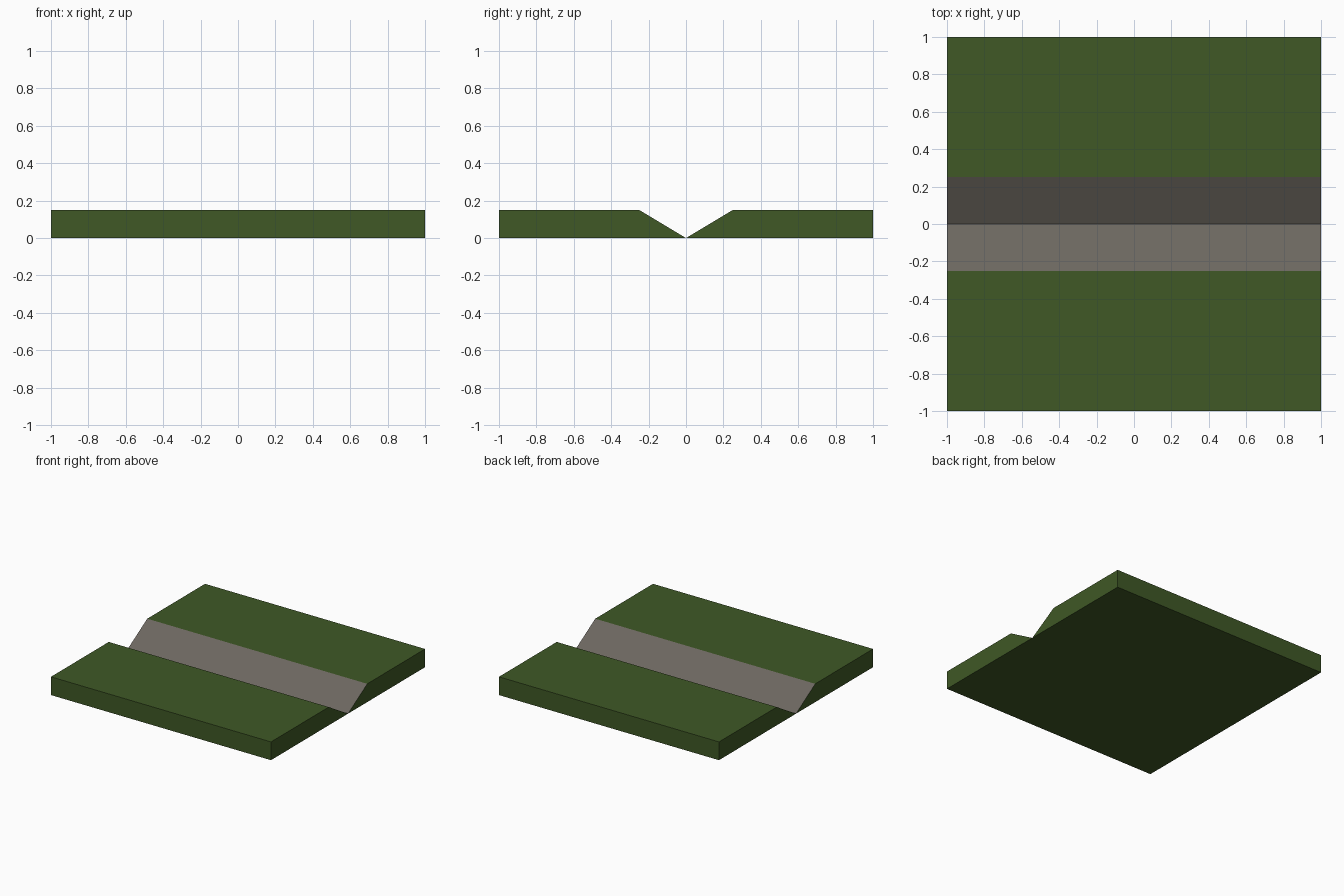
import bpy
import bmesh

if "Cube" in bpy.data.objects:
    bpy.data.objects.remove(bpy.data.objects["Cube"])


def material(name, rgb):
    m = bpy.data.materials.new(name)
    m.diffuse_color = (*rgb, 1.0)
    m.use_nodes = True
    m.node_tree.nodes["Principled BSDF"].inputs["Base Color"].default_value = m.diffuse_color
    return m


GRASS = material("grass green", (0.050, 0.099, 0.019))
STONE = material("stone grey", (0.150, 0.135, 0.116))


def bank(name, side):
    """One half of the tile: a sloped profile extruded along x."""
    profile = [(0, 0), (1, 0), (1, 0.15), (0.25, 0.15)]
    bm = bmesh.new()
    base = bm.faces.new([bm.verts.new((-1, side * y, z)) for y, z in profile])
    ext = bmesh.ops.extrude_face_region(bm, geom=[base], use_keep_orig=True)
    moved = [v for v in ext["geom"] if isinstance(v, bmesh.types.BMVert)]
    bmesh.ops.translate(bm, verts=moved, vec=(2, 0, 0))
    bmesh.ops.recalc_face_normals(bm, faces=bm.faces[:])
    # The slanted channel wall is stone, everything else grass
    for f in bm.faces:
        f.material_index = 1 if 0.1 < f.normal.z < 0.95 else 0
    mesh = bpy.data.meshes.new(name)
    bm.to_mesh(mesh)
    bm.free()
    mesh.materials.append(GRASS)
    mesh.materials.append(STONE)
    obj = bpy.data.objects.new(name, mesh)
    bpy.context.collection.objects.link(obj)
    return obj


# Two mirrored banks meeting at the bottom of the channel
bank("front_bank", -1)
bank("back_bank", 1)
